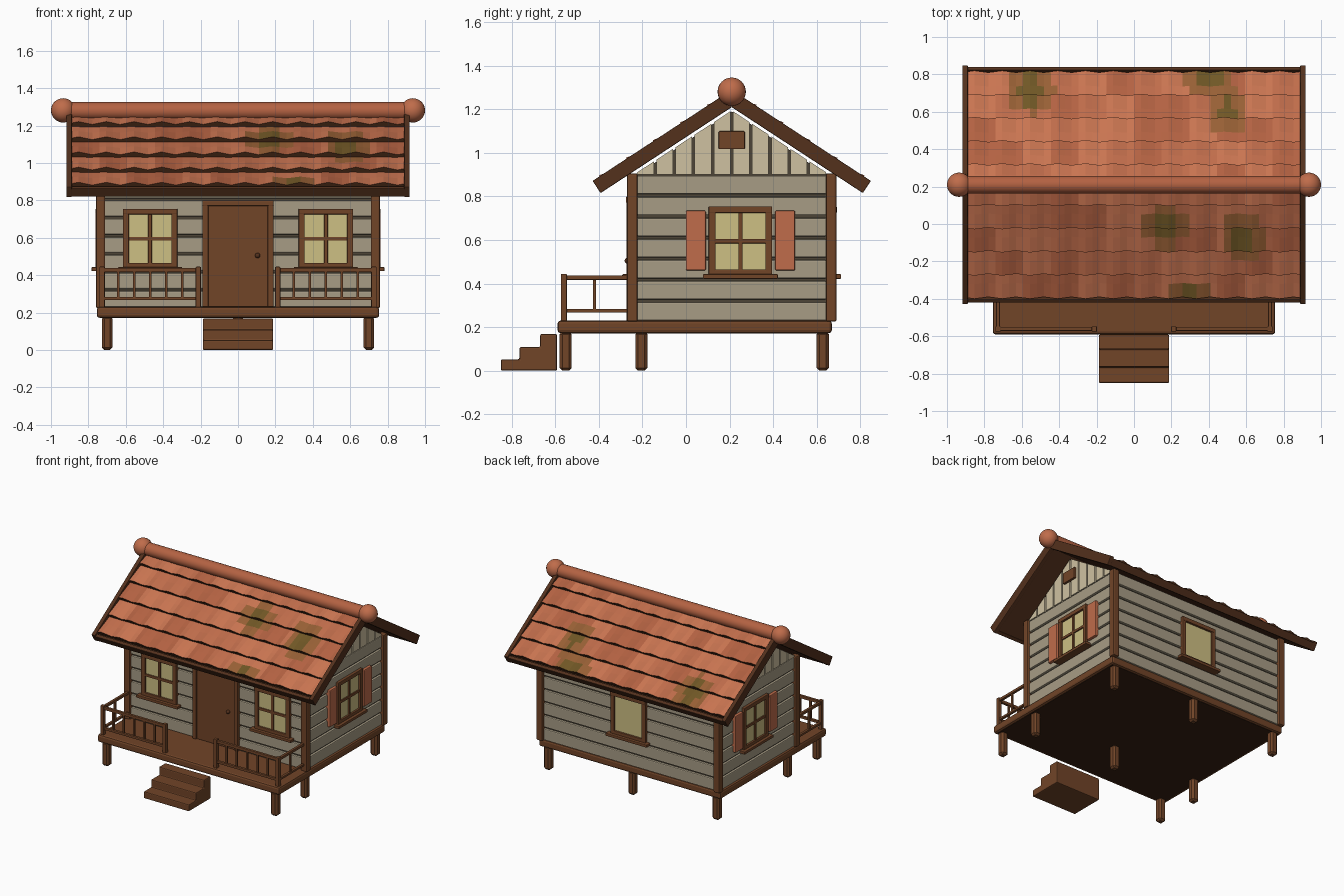
import bpy, bmesh, math, random
from mathutils import Matrix, Vector

if "Cube" in bpy.data.objects:
    bpy.data.objects.remove(bpy.data.objects["Cube"])

random.seed(4)
COLORS = {"wood": (112, 70, 44), "dark_wood": (84, 52, 34), "underside": (58, 38, 26),
          "siding": (166, 155, 132), "gap": (78, 70, 58), "cream": (206, 192, 160),
          "glass": (204, 190, 130), "clay": (190, 108, 76), "clay_light": (200, 116, 82),
          "clay_dark": (178, 98, 68), "moss_light": (150, 96, 56), "moss": (112, 88, 42)}


def mat(name):
    m = bpy.data.materials.get(name)
    if not m:
        m = bpy.data.materials.new(name)
        m.diffuse_color = [(c / 255) ** 2.2 for c in COLORS[name]] + [1]
        m.use_nodes = True
        m.node_tree.nodes["Principled BSDF"].inputs["Base Color"].default_value = m.diffuse_color
    return m


def finish(name, bm, colors, bevel=0, segments=2, smooth=False):
    bmesh.ops.recalc_face_normals(bm, faces=bm.faces)
    me = bpy.data.meshes.new(name)
    bm.to_mesh(me)
    bm.free()
    ob = bpy.data.objects.new(name, me)
    bpy.context.collection.objects.link(ob)
    for c in colors:
        me.materials.append(mat(c))
    if smooth:
        bpy.context.view_layer.objects.active = ob
        ob.select_set(True)
        bpy.ops.object.shade_smooth_by_angle(angle=math.radians(40))
        ob.select_set(False)
    if bevel:
        b = ob.modifiers.new("bevel", 'BEVEL')
        b.width, b.segments = bevel, segments
    return ob


def boxes(name, items, color, bevel=0.0, M=Matrix(), segments=2):
    """Boxes given as (x0, x1, y0, y1, z0, z1), joined in one object."""
    bm = bmesh.new()
    for x0, x1, y0, y1, z0, z1 in items:
        T = Matrix.Translation(((x0 + x1) / 2, (y0 + y1) / 2, (z0 + z1) / 2))
        bmesh.ops.create_cube(bm, size=1, matrix=M @ T @ Matrix.Diagonal((x1 - x0, y1 - y0, z1 - z0, 1)))
    return finish(name, bm, [color], bevel, segments)


def prisms(name, profiles, spans, color, bevel=0.0):
    """yz profiles extruded along every x span."""
    bm = bmesh.new()
    for x0, x1 in spans:
        for p in profiles:
            f = bm.faces.new([bm.verts.new((x0, y, z)) for y, z in p])
            r = bmesh.ops.extrude_face_region(bm, geom=[f])
            bmesh.ops.translate(bm, vec=(x1 - x0, 0, 0),
                                verts=[v for v in r["geom"] if isinstance(v, bmesh.types.BMVert)])
    return finish(name, bm, [color], bevel)


# Deck, stilts and steps
boxes("deck", [(-.755, .755, -.59, .67, .172, .23)], "wood", .014)
boxes("deck_underside", [(-.735, .735, -.57, .65, .17, .2)], "underside")
stilts = [(x, y) for x in (-.7, .7) for y in (-.553, -.205, .628)] + [(0, -.205), (0, .628)]
boxes("stilts", [(x - .028, x + .028, y - .028, y + .028, 0, .18) for x, y in stilts],
      "wood", .013, segments=1)
prisms("steps", [[(-.85, 0), (-.85, .052), (-.765, .052), (-.765, .108), (-.67, .108),
                  (-.67, .168), (-.592, .168), (-.592, 0)]], [(-.188, .188)], "wood", .007)

# House body and corner posts
boxes("wall_core", [(-.725, .725, -.235, .655, .225, .905)], "gap")
boxes("corner_posts", [(sx * .735 - .025, sx * .735 + .025, y - .024, y + .024, .225, .905)
                       for sx in (-1, 1) for y in (-.246, .667)], "wood", .008)


def wall(angle, x, y):
    """Local frame of a wall: x runs along it, -y points outwards."""
    return Matrix.Translation((x, y, 0)) @ Matrix.Rotation(math.radians(angle), 4, 'Z')


WALLS = {"front": (wall(0, 0, -.235), .72), "right": (wall(90, .725, .21), .435),
         "back": (wall(180, 0, .655), .72), "left": (wall(-90, -.725, .21), .435)}

# Horizontal siding boards
for side, (M, half) in WALLS.items():
    boxes(side + "_siding", [(-half, half, -.017, .01, .23 + i * .0968, .314 + i * .0968)
                             for i in range(7)], "siding", .006, M)


def window(name, M, u, cross=True, shutters=False):
    M = M @ Matrix.Translation((u, 0, 0))
    boxes(name + "_glass", [(-.125, .125, -.022, 0, .45, .74)], "glass", 0, M)
    frame = [(s * .13 - .016, s * .13 + .016, -.036, .01, .44, .755) for s in (-1, 1)]
    frame += [(-.146, .146, -.038, .01, .725, .755), (-.146, .146, -.036, .01, .438, .465)]
    if cross:
        frame += [(-.01, .01, -.031, 0, .45, .74), (-.13, .13, -.031, 0, .585, .605)]
    boxes(name + "_frame", frame, "wood", .004, M)
    boxes(name + "_sill", [(-.172, .172, -.058, .01, .422, .443)], "wood", .004, M)
    if shutters:
        boxes(name + "_shutters", [(s * .205 - .046, s * .205 + .046, -.038, 0, .46, .735)
                                   for s in (-1, 1)], "clay", .006, M)


window("front_left_window", WALLS["front"][0], -.47)
window("front_right_window", WALLS["front"][0], .47)
window("right_window", WALLS["right"][0], .04, shutters=True)
window("left_window", WALLS["left"][0], -.04, shutters=True)
window("back_window", WALLS["back"][0], 0, cross=False)

# Door
boxes("door", [(-.165, .165, -.262, -.23, .23, .775)], "wood", .004)
boxes("door_frame", [(-.19, -.158, -.274, -.23, .23, .8), (.158, .19, -.274, -.23, .23, .8),
                     (-.19, .19, -.276, -.23, .77, .8)], "wood", .005)
bm = bmesh.new()
bmesh.ops.create_uvsphere(bm, u_segments=12, v_segments=8, radius=.014,
                          matrix=Matrix.Translation((.105, -.268, .505)))
finish("door_knob", bm, ["dark_wood"], smooth=True)

# Porch railings
for side, sx in (("left", -1), ("right", 1)):
    M = Matrix.Diagonal((sx, 1, 1, 1))
    boxes(side + "_railing_posts", [(x - .014, x + .014, -.575, -.547, .225, .445)
                                    for x in (.727, .212)], "wood", .004, M)
    rails = [(.212, .727, -.571, -.551, z - h, z + h) for z, h in ((.427, .011), (.275, .009))]
    rails += [(.717, .737, -.565, -.25, z - h, z + h) for z, h in ((.427, .01), (.275, .008))]
    boxes(side + "_rails", rails, "wood", .003, M)
    bal = [(x - .007, x + .007, -.568, -.554, .275, .425)
           for x in [.212 + .515 * i / 6 for i in range(1, 6)]]
    boxes(side + "_balusters", bal + [(.72, .734, -.427, -.413, .275, .425)], "wood", .002, M)

# Gables with vertical boards and a vent
SLOPE = .655
roof_z = lambda y: 1.195 - SLOPE * abs(y - .21)
prisms("gable_backing", [[(-.225, .9), (.21, 1.19), (.645, .9)]], [(-.728, -.705), (.705, .728)], "gap")
boards = []
for k in range(-5, 5):
    a, b = .21 + k * .088 + .006, .21 + (k + 1) * .088 - .006
    boards.append([(a, .9), (b, .9), (b, roof_z(b)), (a, roof_z(a))])
prisms("gable_boards", boards, [(-.742, -.715), (.715, .742)], "cream")
boxes("gable_vents", [(sx * .743 - .015, sx * .743 + .015, .15, .27, 1.017, 1.1)
                      for sx in (-1, 1)], "wood", .004)

# Roof slabs, bargeboards and eave boards
ANG = math.atan(SLOPE)
C, S = math.cos(ANG), math.sin(ANG)


def on_roof(side, s, n):
    return (.21 + side * (s * C + n * S), 1.21 - s * S + n * C)


def strip(side, s0, s1, n0, n1):
    top0, bot0 = (-n1 * S / C, -n0 * S / C) if s0 is None else (s0, s0)
    return [on_roof(side, *p) for p in ((top0, n1), (s1, n1), (s1, n0), (bot0, n0))]


prisms("roof_slabs", [strip(s, None, .71, .006, .036) for s in (-1, 1)], [(-.895, .895)], "dark_wood")
prisms("bargeboards", [strip(s, None, .72, 0, .067) for s in (-1, 1)],
       [(-.918, -.888), (.888, .918)], "dark_wood", .004)
prisms("eave_boards", [strip(s, .695, .719, .002, .056) for s in (-1, 1)], [(-.9, .9)], "dark_wood", .004)

# Wavy tile rows
MOSS = {-1: [(.17, -.01, .13), (.58, -.07, .13), (.3, -.38, .11)],
        1: [(-.55, .71, .15), (.4, .78, .14), (.5, .6, .12)]}
WAVES, SEG = 12, 4
TILE_COLORS = ["clay", "clay_light", "clay_dark", "moss_light", "moss", "dark_wood"]
for side, label in ((-1, "front"), (1, "back")):
    bm = bmesh.new()
    for row in range(5):
        s1 = .09 + row * .148
        s0 = max(s1 - .165, -.03)
        rings = []
        for i in range(WAVES * SEG + 1):
            w = .009 * math.sin(2 * math.pi * i / SEG)
            x = -.89 + 1.78 * i / (WAVES * SEG)
            pts = ((s0, .02), (s0, .036), ((s0 + s1) / 2, .049 + w * .6), (s1, .063 + w), (s1, .026 + w))
            rings.append([bm.verts.new((x, *on_roof(side, *p))) for p in pts])
        for i in range(WAVES * SEG):
            if i % SEG == 0:
                shade = random.randrange(3)
            for j in range(5):
                k = (j + 1) % 5
                f = bm.faces.new((rings[i][j], rings[i][k], rings[i + 1][k], rings[i + 1][j]))
                c = f.calc_center_median()
                d = min(Vector((c.x - mx, c.y - my)).length / r for mx, my, r in MOSS[side])
                f.material_index = 5 if j == 3 else 4 if d < .5 else 3 if d < .9 else shade
        bm.faces.new(rings[0])
        bm.faces.new(rings[-1])
    finish(label + "_roof_tiles", bm, TILE_COLORS)

# Ridge tube and end balls
bm = bmesh.new()
bmesh.ops.create_cone(bm, cap_ends=True, segments=20, radius1=.047, radius2=.047, depth=1.84,
                      matrix=Matrix.Translation((0, .21, 1.278)) @ Matrix.Rotation(math.pi / 2, 4, 'Y'))
finish("ridge_tube", bm, ["clay_dark"], smooth=True)
bm = bmesh.new()
for sx in (-1, 1):
    bmesh.ops.create_uvsphere(bm, u_segments=24, v_segments=16, radius=.065,
                              matrix=Matrix.Translation((sx * .935, .21, 1.281)))
finish("ridge_balls", bm, ["clay"], smooth=True)
